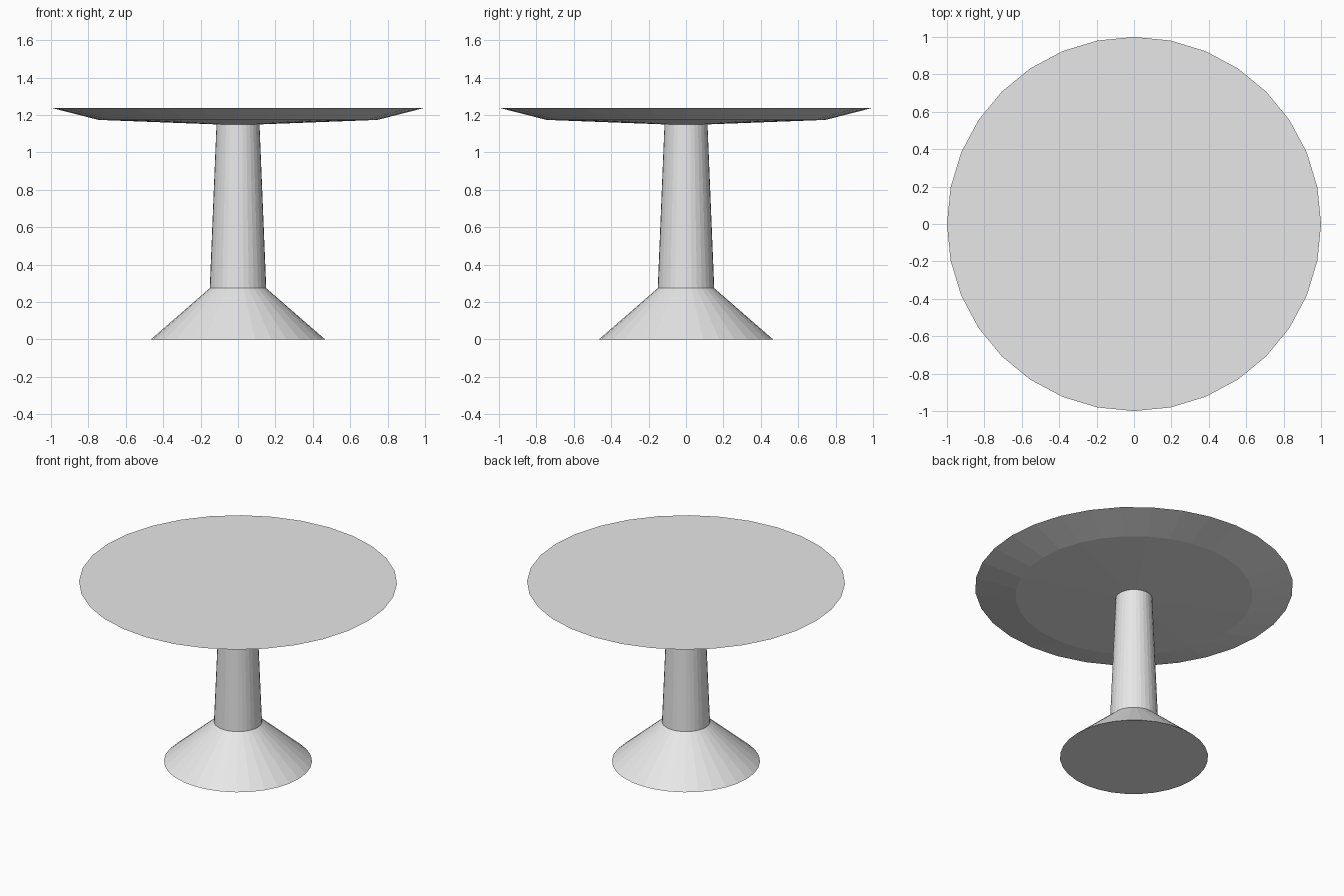
import bpy, bmesh
from math import cos, sin, tau

cube = bpy.data.objects.get("Cube")
if cube:
    bpy.data.objects.remove(cube, do_unlink=True)

SIDES = 32

grey = bpy.data.materials.new("plain grey")
grey.use_nodes = True
colour = (0.8, 0.8, 0.8, 1)
grey.diffuse_color = colour
grey.node_tree.nodes["Principled BSDF"].inputs["Base Color"].default_value = colour


def turned_part(name, profile, cap_bottom=True, cap_top=True):
    """Flat-faced solid turned around z from (radius, height) points, bottom to top."""
    bm = bmesh.new()
    rings = [[bm.verts.new((r * cos(tau * i / SIDES), r * sin(tau * i / SIDES), z))
              for i in range(SIDES)] for r, z in profile]
    for low, high in zip(rings, rings[1:]):
        for i in range(SIDES):
            j = (i + 1) % SIDES
            bm.faces.new((low[i], low[j], high[j], high[i]))
    if cap_bottom:
        bm.faces.new(rings[0][::-1])
    if cap_top:
        bm.faces.new(rings[-1])
    mesh = bpy.data.meshes.new(name)
    bm.to_mesh(mesh)
    bm.free()
    mesh.materials.append(grey)
    obj = bpy.data.objects.new(name, mesh)
    bpy.context.collection.objects.link(obj)
    return obj


# Flared foot, tapered column and shallow dished top, meeting edge to edge
turned_part("base", [(0.466, 0), (0.151, 0.274)], cap_top=False)
turned_part("column", [(0.151, 0.274), (0.115, 1.15)], cap_bottom=False, cap_top=False)
turned_part("table_top", [(0.115, 1.15), (0.745, 1.174), (1, 1.239)], cap_bottom=False)
